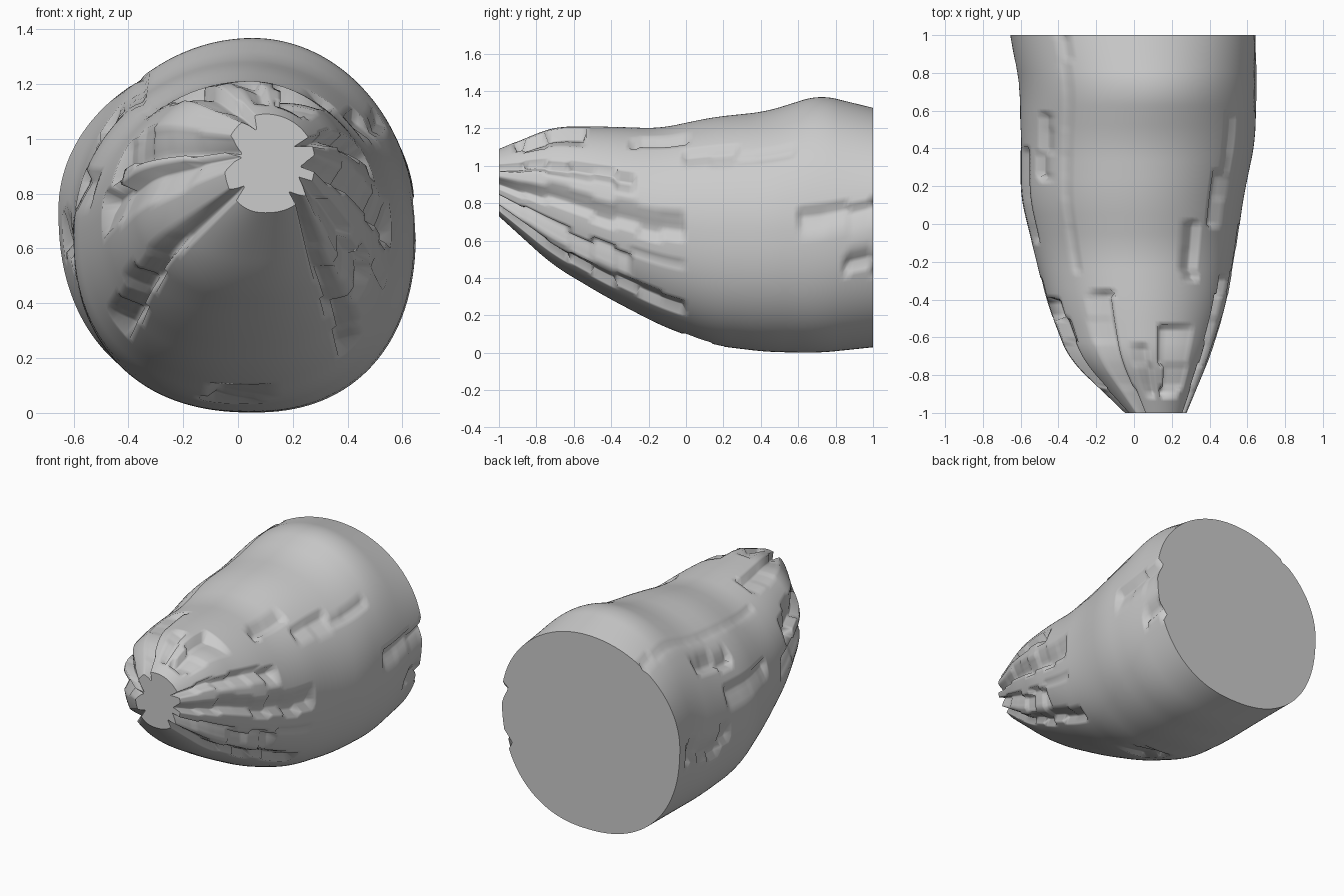
import bpy, bmesh, math, random

if "Cube" in bpy.data.objects:
    bpy.data.objects.remove(bpy.data.objects["Cube"])

random.seed(4)
SEG, SUB, BLEND = 144, 14, 4

# cross-sections front to back: y, xmin, xmax, zmin, zmax, centre x, centre z
sections = [
    (-1.0, -0.05, 0.28, 0.73, 1.09, 0.10, 0.92),
    (-0.714, -0.35, 0.40, 0.47, 1.21, 0.05, 0.84),
    (-0.429, -0.46, 0.49, 0.30, 1.21, 0.03, 0.75),
    (-0.143, -0.53, 0.54, 0.15, 1.20, 0.02, 0.68),
    (0.143, -0.60, 0.58, 0.04, 1.26, 0.02, 0.65),
    (0.429, -0.60, 0.64, 0.005, 1.29, 0.03, 0.65),
    (0.714, -0.605, 0.65, 0.00, 1.38, 0.06, 0.66),
    (1.0, -0.655, 0.645, 0.03, 1.31, 0.02, 0.74),
]

# chipped scars: y start, y end, angle start, angle end (degrees), depth
scars = [
    (-0.30, 0.02, 52, 62, 0.03), (0.0, 0.28, 36, 47, 0.03), (0.28, 0.58, 37, 42, 0.02),
    (-1.1, -0.28, 19, 30, 0.06), (-1.1, 0.0, -6, 8, 0.05), (-0.3, 0.0, -19, -15, 0.02),
    (-1.1, 0.0, -52, -40, 0.05), (0.6, 1.0, -3, 7, 0.04), (0.85, 1.0, -22, -14, 0.04),
    (-0.9, -0.55, 48, 74, 0.06), (-0.9, -0.65, 85, 98, 0.03), (-1.1, -0.3, -36, -20, 0.05),
    (-1.1, -0.35, 108, 124, 0.05), (-1.1, -0.4, 146, 166, 0.06),
    (-1.1, -0.3, 174, 190, 0.06), (-1.1, -0.1, 211, 224, 0.055),
    (0.0, 0.2, 261, 277, 0.035), (0.24, 0.58, 137, 147, 0.035),
    (-0.1, 0.4, 158, 170, 0.03), (0.4, 0.9, 178, 188, 0.035),
    (-0.25, 1.1, 125.5, 130, 0.015),
]
jag = [[random.uniform(-3, 3) for _ in range(20)] for _ in scars]


def scar_depth(y, deg):
    """Ragged chip: sharp on one edge, ramping back to the surface on the other."""
    depth = 0.0
    for n, ((y0, y1, a0, a1, d), offsets) in enumerate(zip(scars, jag)):
        if y0 <= y <= y1:
            width = a1 - a0
            shift = offsets[int((y + 1) * 8)] * (0.2 if width < 5 else 1)
            rel = ((deg - a0 - shift + 180) % 360 - 180) / width
            if 0 <= rel <= 1:
                ramp = rel if n % 2 else 1 - rel
                depth = max(depth, d * min(1, 0.15 + 1.1 * ramp))
    return depth


def spot(sec, deg):
    """Point on a lopsided oval section, sunk where a scar lies."""
    y, x0, x1, z0, z1, cx, cz = sec
    c, s = math.cos(math.radians(deg)), math.sin(math.radians(deg))
    power = 1.0 if s > 0 else 0.88
    rx = x1 - cx if c > 0 else cx - x0
    rz = z1 - cz if s > 0 else cz - z0
    dx = math.copysign(abs(c) ** power, c) * rx
    dz = math.copysign(abs(s) ** power, s) * rz
    k = 1 - scar_depth(y, deg) / max(math.hypot(dx, dz), 0.1)
    return cx + dx * k, y, cz + dz * k


# stations between the measured sections, softened a little lengthwise
stations = []
for a, b in zip(sections, sections[1:]):
    for i in range(SUB):
        stations.append([p + (q - p) * i / SUB for p, q in zip(a, b)])
stations.append(list(sections[-1]))
soft = []
for i in range(len(stations)):
    w = min(BLEND, i, len(stations) - 1 - i)
    near = stations[i - w:i + w + 1]
    soft.append([sum(col) / len(near) for col in zip(*near)])

# lofted body
bm = bmesh.new()
rings = [[bm.verts.new(spot(s, 360 * j / SEG)) for j in range(SEG)] for s in soft]
for r0, r1 in zip(rings, rings[1:]):
    for j in range(SEG):
        k = (j + 1) % SEG
        bm.faces.new((r0[j], r0[k], r1[k], r1[j]))

# flat end caps with crisp rims
for ring in (rings[0], rings[-1]):
    bm.faces.new(ring)

bmesh.ops.recalc_face_normals(bm, faces=bm.faces)
for f in bm.faces:
    f.smooth = len(f.verts) == 4
mesh = bpy.data.meshes.new("stone_body")
bm.to_mesh(mesh)
bm.free()
body = bpy.data.objects.new("stone_body", mesh)
bpy.context.collection.objects.link(body)
